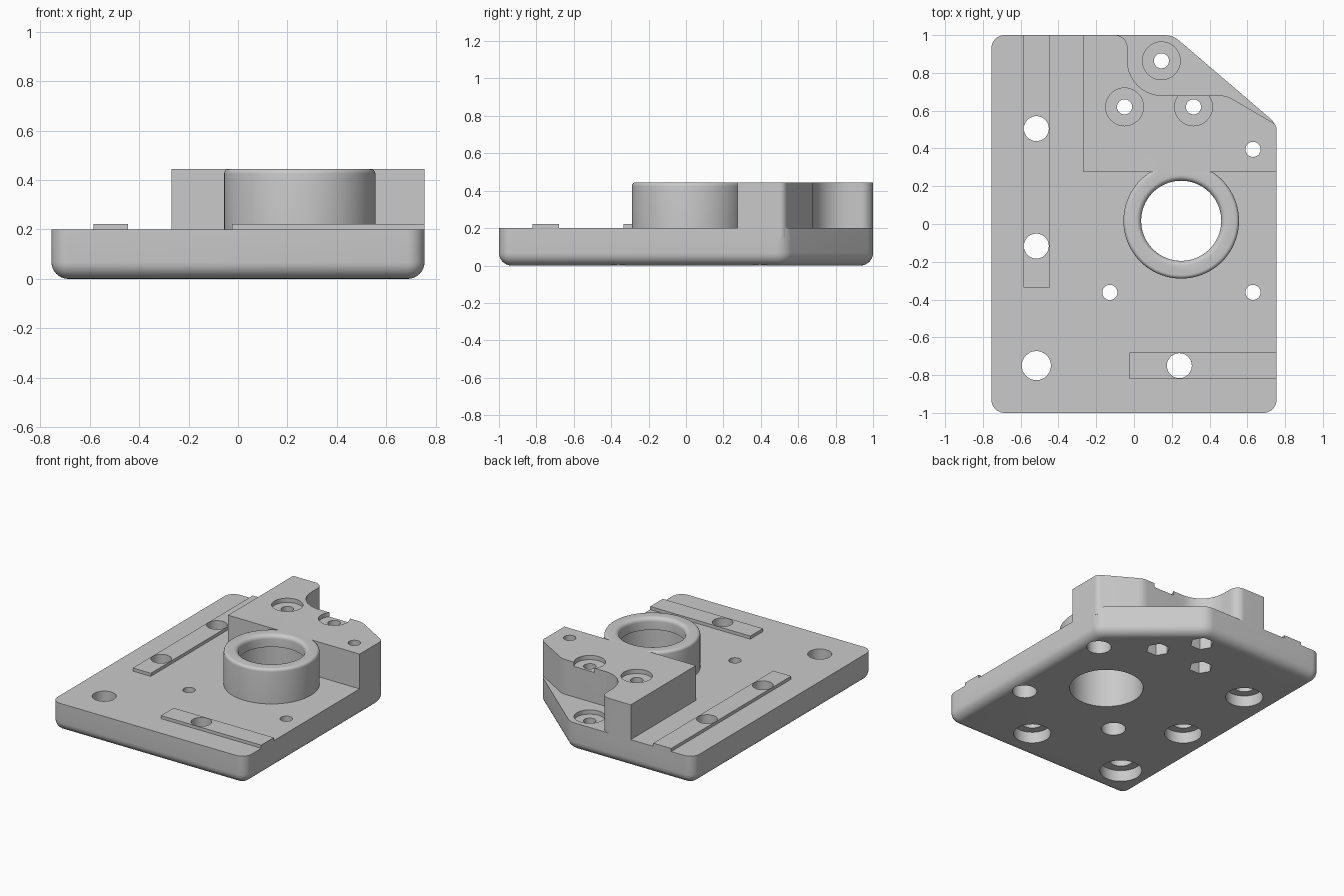
import bpy
import math
from mathutils import Vector

cube = bpy.data.objects.get("Cube")
if cube:
    bpy.data.objects.remove(cube, do_unlink=True)

metal = bpy.data.materials.new("plain_grey")
metal.use_nodes = True
GREY = (0.59, 0.59, 0.59, 1)
metal.diffuse_color = GREY
metal.node_tree.nodes["Principled BSDF"].inputs["Base Color"].default_value = GREY

PLATE_TOP, RAIL_TOP, TOP = 0.2, 0.222, 0.445


def loft(name, loops):
    """Solid through stacked loops of equal point count, lowest first, capped."""
    n = len(loops[0])
    verts = [p for loop in loops for p in loop]
    faces = [list(range(n))[::-1], list(range(len(verts) - n, len(verts)))]
    for k in range(len(loops) - 1):
        for i in range(n):
            j = (i + 1) % n
            faces.append([k * n + i, k * n + j, (k + 1) * n + j, (k + 1) * n + i])
    mesh = bpy.data.meshes.new(name)
    mesh.from_pydata(verts, [], faces)
    mesh.materials.append(metal)
    ob = bpy.data.objects.new(name, mesh)
    bpy.context.collection.objects.link(ob)
    return ob


def lathe(name, x, y, profile, sides=64):
    """Solid of revolution from (radius, z) pairs."""
    angles = [2 * math.pi * i / sides for i in range(sides)]
    return loft(name, [[(x + r * math.cos(a), y + r * math.sin(a), z) for a in angles]
                       for r, z in profile])


def rounded(corners, z, inset=0, steps=10):
    """Counter-clockwise outline of (x, y, radius) corners with true arcs."""
    out = []
    for i, (x, y, r) in enumerate(corners):
        p = Vector((x, y))
        if r == 0:
            out.append((x, y, z))
            continue
        a = Vector(corners[i - 1][:2]) - p
        b = Vector(corners[(i + 1) % len(corners)][:2]) - p
        a.normalize()
        b.normalize()
        half = a.angle(b) / 2
        centre = p + (a + b).normalized() * (r / math.sin(half))
        start = p + a * (r / math.tan(half)) - centre
        end = p + b * (r / math.tan(half)) - centre
        a0 = math.atan2(start.y, start.x)
        sweep = (math.atan2(end.y, end.x) - a0 + math.pi) % (2 * math.pi) - math.pi
        for k in range(steps + 1):
            t = a0 + sweep * k / steps
            out.append((centre.x + (r - inset) * math.cos(t),
                        centre.y + (r - inset) * math.sin(t), z))
    return out


def box(name, x0, x1, y0, y1, z0, z1):
    square = [(x0, y0, 0), (x1, y0, 0), (x1, y1, 0), (x0, y1, 0)]
    return loft(name, [rounded(square, z0), rounded(square, z1)])


def combine(body, other, operation):
    mod = body.modifiers.new(operation, "BOOLEAN")
    mod.operation, mod.solver, mod.object = operation, "EXACT", other
    bpy.context.view_layer.objects.active = body
    bpy.ops.object.modifier_apply(modifier=mod.name)
    bpy.data.objects.remove(other, do_unlink=True)


# Base plate: clipped corner and rounded lower edge
W, FILLET = 0.755, 0.068
plate = [(-W, -1, 0.07), (W, -1, 0.07), (W, 0.53, 0.1), (0.205, 1, 0.12), (-W, 1, 0.07)]
loops = []
for k in range(9):
    t = math.pi / 2 * k / 8
    loops.append(rounded(plate, FILLET * (1 - math.cos(t)), FILLET * (1 - math.sin(t))))
loops.append(rounded(plate, PLATE_TOP))
body = loft("mounting_plate", loops)

# Raised block with a scooped back corner
block = [(-0.27, 0.275, 0), (W, 0.275, 0), (W, 0.525, 0.04), (0.49, 0.68, 0.12),
         (-0.035, 0.68, 0.185), (-0.035, 1, 0.065), (-0.27, 1, 0)]
combine(body, loft("raised_block", [rounded(block, 0.15), rounded(block, TOP)]), "UNION")

# Guide rails
combine(body, box("side_rail", -0.585, -0.445, -0.335, 1, 0.15, RAIL_TOP), "UNION")
combine(body, box("front_rail", -0.025, W, -0.82, -0.68, 0.15, RAIL_TOP), "UNION")

# Collar with a softened rim
BX, BY, R, SOFT = 0.25, 0.017, 0.306, 0.02
arc = [math.pi / 2 * k / 6 for k in range(7)]
collar = [(R, 0.15)] + [(R - SOFT + SOFT * math.cos(t), TOP - SOFT + SOFT * math.sin(t))
                        for t in arc]
combine(body, lathe("collar", BX, BY, collar, 96), "UNION")

# Main bore: wide seat below, narrow lip with a rounded mouth above
SEAT, LIP, MOUTH = 0.24, 0.212, 0.028
bore = [(SEAT, -0.1), (SEAT, 0.36), (LIP, 0.36)]
bore += [(SEAT - MOUTH * math.cos(t), TOP - MOUTH + MOUTH * math.sin(t)) for t in arc]
bore.append((SEAT, 0.6))
combine(body, lathe("bore", BX, BY, bore, 96), "DIFFERENCE")


def stepped_hole(x, y, r, wide, depth):
    """Through hole with a counterbore from below."""
    combine(body, lathe("hole", x, y, [(wide, -0.1), (wide, depth), (r, depth), (r, 0.6)], 48),
            "DIFFERENCE")


# Large bolt holes
for x, y, r, wide in ((-0.517, 0.505, 0.066, 0.122), (-0.517, -0.117, 0.066, 0.122),
                      (-0.517, -0.75, 0.077, 0.137), (0.24, -0.75, 0.066, 0.122)):
    stepped_hole(x, y, r, wide, 0.08)

# Small bolt holes around the bore
for x, y, depth in ((-0.128, -0.362, 0.13), (0.63, -0.362, 0.13), (0.63, 0.395, 0.33)):
    stepped_hole(x, y, 0.04, 0.08, depth)

# Screw holes: shallow round recess above, hexagonal nut pocket below
for x, y, top in ((0.145, 0.864, PLATE_TOP), (-0.05, 0.62, TOP), (0.315, 0.62, TOP)):
    recess = top - 0.03
    screw = [(0.04, -0.1), (0.04, recess), (0.1, recess), (0.1, 0.6)]
    combine(body, lathe("screw_hole", x, y, screw, 48), "DIFFERENCE")
    combine(body, lathe("nut_pocket", x, y, [(0.078, -0.1), (0.078, 0.09)], 6), "DIFFERENCE")

# Smooth curved walls, crisp edges
bpy.ops.object.select_all(action="DESELECT")
body.select_set(True)
bpy.context.view_layer.objects.active = body
bpy.ops.object.shade_smooth_by_angle(angle=math.radians(30))
